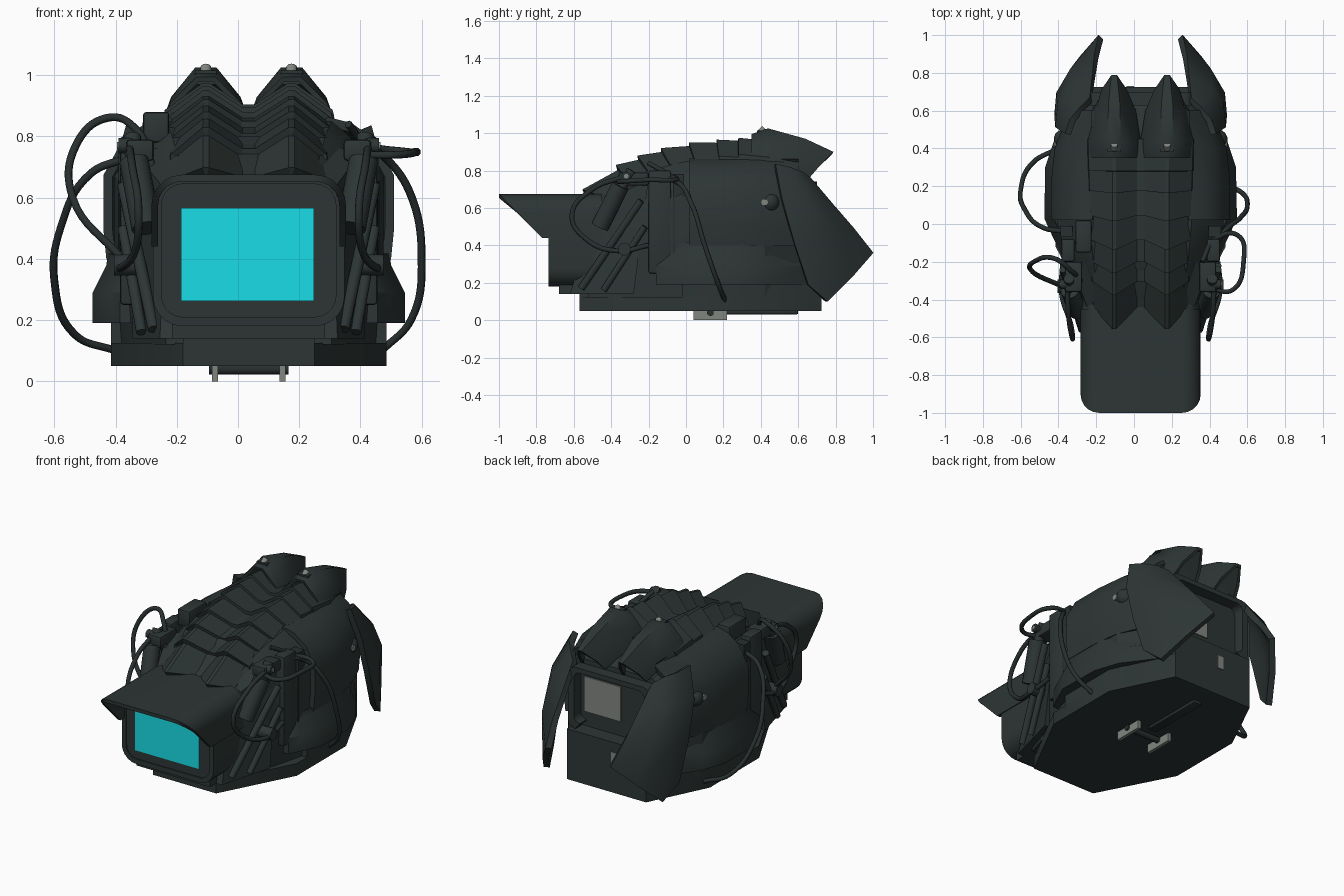
import bpy, bmesh, math
from mathutils import Vector

if "Cube" in bpy.data.objects:
    bpy.data.objects.remove(bpy.data.objects["Cube"])

CX = 0.035  # body centre line


def material(name, rgb):
    m = bpy.data.materials.new(name)
    m.use_nodes = True
    m.diffuse_color = (*rgb, 1)
    b = next(n for n in m.node_tree.nodes if n.type == 'BSDF_PRINCIPLED')
    b.inputs["Base Color"].default_value = (*rgb, 1)
    return m


ARMOUR = material("dark green grey", (0.026, 0.036, 0.035))
BLACK = material("soft black", (0.021, 0.028, 0.028))
CYAN = material("screen cyan", (0.01, 0.72, 0.8))
STEEL = material("steel grey", (0.22, 0.24, 0.215))


def finish(name, bm, mat, thick=0, bevel=0, angle=30, offset=-1):
    bmesh.ops.recalc_face_normals(bm, faces=bm.faces[:])
    me = bpy.data.meshes.new(name)
    bm.to_mesh(me)
    bm.free()
    me.materials.append(mat)
    ob = bpy.data.objects.new(name, me)
    ob.location.x = CX
    bpy.context.scene.collection.objects.link(ob)
    if thick:
        s = ob.modifiers.new("thickness", 'SOLIDIFY')
        s.thickness, s.offset = thick, offset
    if bevel:
        b = ob.modifiers.new("bevel", 'BEVEL')
        b.width, b.segments = bevel, 2
    if ob.modifiers:  # bake, so that rims get sharp edges too
        dg = bpy.context.evaluated_depsgraph_get()
        ob.data = bpy.data.meshes.new_from_object(ob.evaluated_get(dg))
        ob.modifiers.clear()
    ob.data.shade_smooth()
    ob.data.set_sharp_from_angle(angle=math.radians(angle))


def loft(name, rows, mat=ARMOUR, closed=True, **kw):
    """Skin between rows of points: a capped solid, or an open sheet."""
    bm = bmesh.new()
    vs = [[bm.verts.new(p) for p in r] for r in rows]
    n = len(rows[0])
    for a, b in zip(vs, vs[1:]):
        for i in range(n if closed else n - 1):
            j = (i + 1) % n
            bm.faces.new((a[i], a[j], b[j], b[i]))
    if closed:
        bm.faces.new(vs[0])
        bm.faces.new(vs[-1])
    finish(name, bm, mat, **kw)


def box(name, x, y, z, mat=ARMOUR, **kw):
    loft(name, [[(x[0], v, z[0]), (x[1], v, z[0]), (x[1], v, z[1]), (x[0], v, z[1])] for v in y], mat, **kw)


def rod(name, a, b, r, mat=ARMOUR, sides=12):
    a, b = Vector(a), Vector(b)
    q = (b - a).to_track_quat('Z', 'Y')
    ring = [q @ Vector((r * math.cos(t), r * math.sin(t), 0))
            for t in (math.tau * i / sides for i in range(sides))]
    loft(name, [[p + e for p in ring] for e in (a, b)], mat, angle=40)


def ball(name, p, r, mat=ARMOUR):
    bm = bmesh.new()
    bmesh.ops.create_uvsphere(bm, u_segments=14, v_segments=8, radius=r)
    bmesh.ops.translate(bm, verts=bm.verts[:], vec=p)
    finish(name, bm, mat, angle=60)


def cable(name, pts, r=0.013):
    cu = bpy.data.curves.new(name, 'CURVE')
    cu.dimensions, cu.bevel_depth, cu.bevel_resolution = '3D', r, 2
    cu.resolution_u, cu.use_fill_caps = 8, True
    sp = cu.splines.new('BEZIER')
    sp.bezier_points.add(len(pts) - 1)
    for bp, p in zip(sp.bezier_points, pts):
        bp.co = p
        bp.handle_left_type = bp.handle_right_type = 'AUTO'
    cu.materials.append(BLACK)
    bpy.context.scene.collection.objects.link(bpy.data.objects.new(name, cu))


def round_rect(w, z0, z1, r, n=5):
    """Rounded rectangle in xz, starting at the lower right corner arc."""
    out = []
    for k, (cx, cz) in enumerate([(w - r, z0 + r), (w - r, z1 - r), (r - w, z1 - r), (r - w, z0 + r)]):
        for i in range(n + 1):
            t = math.radians(-90 + 90 * k + 90 * i / n)
            out.append((cx + r * math.cos(t), cz + r * math.sin(t)))
    return out


def slab(name, half, z):
    plan = half + [(-x, y) for x, y in reversed(half)]
    loft(name, [[(x, y, v) for x, y in plan] for v in z])


# Octagonal base slab and raised rear sill
slab("base_slab", [(.215, -.57), (.45, -.12), (.45, .36), (.27, .725)], (.05, .125))
slab("base_sill", [(.45, -.02), (.45, .36), (.27, .725)], (.12, .2))
box("front_sill", (-.215, .215), (-.57, -.3), (.1, .19))
box("chin_block", (-.25, .25), (-.68, -.35), (.14, .2))

# Main hull
hull = []
for y, low, mid, top, ztop in [(-.52, .27, .29, .2, .62), (-.2, .37, .39, .25, .8), (.0, .42, .44, .27, .85),
                               (.42, .42, .44, .27, .84), (.63, .3, .31, .25, .77)]:
    half = [(low, .12), (mid, .4), (mid, ztop - .18), (top + .05, ztop - .04), (top, ztop)]
    hull.append([(x, y, z) for x, z in half] + [(-x, y, z) for x, z in reversed(half)])
loft("hull", hull)

# Rear wall with a recessed window and a latch
box("rear_block", (-.27, .27), (.6, .725), (.1, .36))
outer, inner = round_rect(.28, .36, .74, .05), round_rect(.24, .4, .71, .04)
loft("rear_frame", [[(x, y, z) for x, z in o] for o, y in
                    ((outer, .6), (outer, .7), (inner, .7), (inner, .632))], closed=False, thick=.01)
box("rear_panel", (-.035, .215), (.629, .638), (.45, .665), STEEL)
box("rear_latch", (-.075, -.035), (.72, .73), (.22, .3), STEEL)

# Screen housing, visor hood and screen
shape = round_rect(.318, .18, .675, .1)
body = round_rect(.313, .18, .67, .097)
frame = round_rect(.285, .21, .645, .07)
loft("screen_housing", [[(x, y, z) for x, z in s] for s, y in
                        ((body, -.35), (body, -.735), (frame, -.735), (frame, -.728))])
box("screen", (-.222, .213), (-.734, -.726), (.262, .567), CYAN)
hood = [(.318, .44)] + [p for p in shape if p[1] > .45] + [(-.318, .44)]
loft("visor_hood", [[(x, -1 + (.675 - z) * .98, z) for x, z in hood],
                    [(x, -.45, z) for x, z in hood]], closed=False, thick=.022)

# Overlapping double-ridged spine plates
starts = [-.5, -.34, -.23, -.11, .03, .17, .28, .42]
tops = [.7, .82, .87, .91, .94, .955, .965, .965]


def ridge_row(y, top, w, tip):
    drop = .09 if y > -.45 else .04
    half = [(w + .02, y + tip, top - .2), (w, y + tip, top - drop), (.15, y - tip, top - .002),
            (.13, y - tip, top - .002), (.02, y + tip, top - drop * .8)]
    return [(-a, b, c) for a, b, c in half] + half[::-1]


tips = [.055, .035, .03, .025, .015, .006, 0, 0]
for i in range(7):
    loft(f"spine_plate_{i + 1}",
         [ridge_row(starts[i], tops[i] + (.012 if i else 0), .25 + .004 * i, tips[i]),
          ridge_row(starts[i + 1] + .03, tops[i + 1] - .005, .254 + .004 * i, tips[i + 1])],
         closed=False, thick=.03, angle=15)

for s, side in ((1, "left"), (-1, "right")):
    def m(pts):
        return [(s * x, y, z) for x, y, z in pts]

    # Rear cowl: pointed arched shell
    rows = []
    for y, zr, zs, w, back, flat in [(.35, .995, .84, .145, 0, .03), (.44, 1.025, .85, .142, -.01, .035),
                                     (.64, .97, .80, .115, -.04, .03), (.795, .90, .755, .085, -.14, .015)]:
        rows.append(m([(.14 + k * f, y + back * g, zs + (zr - zs) * h) for k, f, g, h in
                       [(-1, w, 1, 0), (-1, w * .8, .6, .45), (-1, flat, .05, 1), (1, flat, .05, 1),
                        (1, w * .8, .6, .45), (1, w, 1, 0)]]))
    loft(f"{side}_rear_cowl", rows, closed=False, thick=.018, angle=50)
    rod(f"{side}_cowl_bolt", (s * .14, .395, 1.0), (s * .14, .42, 1.025), .018, STEEL)
    box(f"{side}_cowl_clamp", (s * .105, s * .175), (.38, .45), (.97, 1.015))

    # Curved rear fin
    rows = [[(.385, .475, .83), (.36, .55, .81), (.31, .61, .785), (.265, .655, .75)],
            [(.435, .51, .65), (.425, .62, .66), (.37, .71, .64), (.25, .77, .615)],
            [(.44, .575, .42), (.43, .69, .44), (.36, .81, .47), (.235, .885, .487)],
            [(.43, .65, .19), (.39, .75, .1), (.31, .875, .225), (.21, .99, .357)]]
    loft(f"{side}_rear_fin", [m(r) for r in rows], closed=False, thick=.035, angle=50, offset=0)
    ball(f"{side}_fin_pivot", (s * .41, .45, .63), .05)
    rod(f"{side}_fin_pin", (s * .42, .42, .63), (s * .458, .42, .63), .018, STEEL)

    # Side armour
    rows = []
    for y, w in ((.02, .46), (.22, .46), (.4, .44), (.6, .36)):
        rows.append(m([(w - .01, y, .4), (w, y, .5), (w, y, .67), (w - .06, y, .78), (w - .13, y, .83), (.25, y, .85)]))
    loft(f"{side}_upper_armour", rows, closed=False, thick=.03, angle=35, offset=0)
    rows = []
    for y, w, top in ((-.16, .42, .36), (-.08, .46, .4), (.03, .51, .42), (.3, .505, .43), (.45, .455, .4), (.66, .3, .36)):
        rows.append(m([(w, y, .19), (w, y, .29), (w - .045, y, top - .04), (w - .05, y, top), (.27, y, top), (.27, y, .19)]))
    loft(f"{side}_lower_armour", rows)
    box(f"{side}_hull_rib", (s * .35, s * .42), (-.2, -.08), (.25, .8), bevel=.01)
    box(f"{side}_hull_groove", (s * .36, s * .425), (-.07, -.01), (.2, .78), BLACK)

    # Front cheek panel and struts
    loft(f"{side}_cheek_panel", [m([(.29, -.62, .14), (.38, -.28, .14), (.37, -.2, .75), (.27, -.48, .62)]),
                                 m([(.2, -.62, .14), (.2, -.28, .14), (.2, -.2, .78), (.2, -.48, .65)])])
    rod(f"{side}_long_strut", (s * .31, -.56, .17), (s * .41, -.24, .64), .02)
    rod(f"{side}_short_strut", (s * .35, -.44, .16), (s * .41, -.22, .5), .018)
    rod(f"{side}_canister", (s * .335, -.46, .5), (s * .375, -.35, .72), .048, sides=16)
    rod(f"{side}_piston", (s * .375, -.35, .7), (s * .38, -.29, .8), .028)
    box(f"{side}_strut_bracket", (s * .31, s * .4), (-.36, -.2), (.72, .79), bevel=.012)
    rod(f"{side}_hose_socket", (s * .34, -.33, .38), (s * .44, -.33, .38), .035)
    for y, z, r in ((-.32, .77, .025), (-.33, .37, .02)):
        rod(f"{side}_side_bolt", (s * .38, y, z), (s * .425, y, z), r)
        rod(f"{side}_bolt_head", (s * .42, y, z), (s * .43, y, z), r * .5, STEEL)
    box(f"{side}_foot_plate", (s * .1, s * .12), (.04, .22), (0, .055), STEEL)
    cable(f"{side}_front_hose", [(CX + s * x, y, z) for x, y, z in
          [(.39, -.32, .77), (.38, -.5, .7), (.36, -.61, .56), (.37, -.53, .43), (.42, -.36, .37), (.41, -.2, .4)]])

# Underside fittings
rod("foot_axle", (-.13, .13, .04), (.13, .13, .04), .018, BLACK)
box("belly_bar", (-.03, .03), (.2, .6), (.03, .055), BLACK, bevel=.01)

# Loose side cables and shoulder fittings
cable("left_large_cable", [(.4, -.2, .76), (.47, -.05, .74), (.56, .03, .62), (.6, .1, .4), (.565, .17, .2), (.47, .21, .1)])
cable("left_upper_cable", [(.36, -.2, .84), (.43, -.08, .77), (.55, -.06, .75), (.58, -.2, .75), (.52, -.35, .74), (.4, -.34, .74)])
cable("right_large_cable", [(-.36, -.04, .73), (-.48, -.02, .68), (-.58, .08, .5), (-.6, .18, .33), (-.53, .33, .15), (-.4, .4, .1)])
cable("right_upper_cable", [(-.28, -.3, .7), (-.33, -.25, .82), (-.43, -.18, .86), (-.53, -.2, .77), (-.54, -.25, .6), (-.38, -.33, .4)])
box("right_shoulder_block", (-.345, -.26), (-.15, .02), (.78, .88), bevel=.01)
ball("right_top_bolt", (-.32, -.1, .84), .028)
